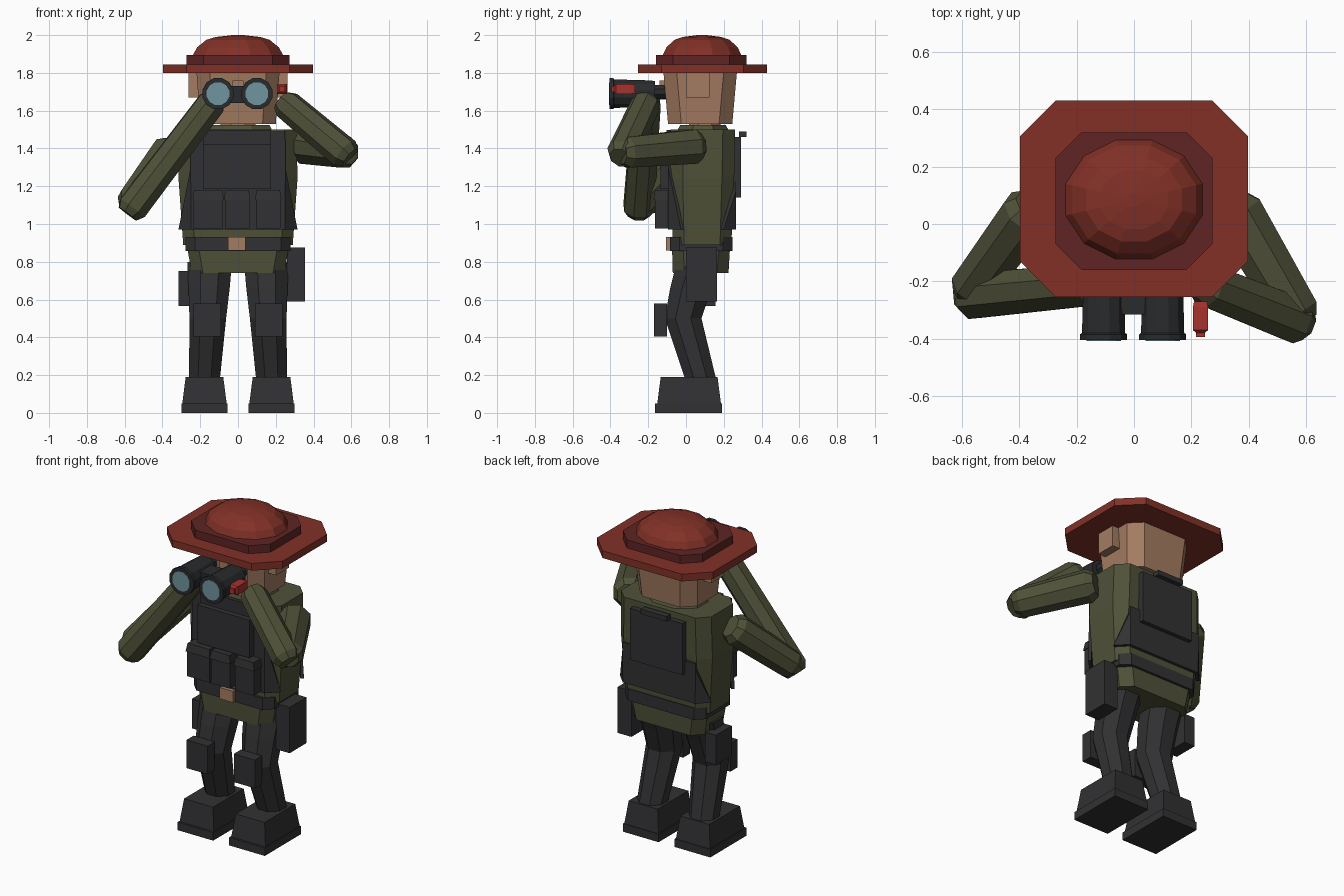
import bpy, bmesh, math
from mathutils import Vector

cube = bpy.data.objects.get("Cube")
if cube:
    bpy.data.objects.remove(cube)


def material(name, rgb):
    m = bpy.data.materials.new(name)
    m.use_nodes = True
    col = (*rgb, 1.0)
    m.diffuse_color = col
    m.node_tree.nodes["Principled BSDF"].inputs["Base Color"].default_value = col
    return m


HAT = material("hat red", (0.22, 0.03, 0.02))
BAND = material("hat band maroon", (0.115, 0.018, 0.018))
SKIN = material("skin", (0.37, 0.2, 0.12))
GREEN = material("olive cloth", (0.078, 0.082, 0.04))
DARK = material("charcoal gear", (0.031, 0.031, 0.033))
BLACK = material("black metal", (0.022, 0.024, 0.026))
LENS = material("lens blue", (0.16, 0.3, 0.34))
RED = material("bright red", (0.38, 0.033, 0.026))


def finish(name, bm, mat):
    bmesh.ops.recalc_face_normals(bm, faces=bm.faces[:])
    me = bpy.data.meshes.new(name)
    bm.to_mesh(me)
    bm.free()
    me.materials.append(mat)
    ob = bpy.data.objects.new(name, me)
    bpy.context.scene.collection.objects.link(ob)
    return ob


def loft(name, rings, mat):
    """Skin a stack of equal-sized point rings and cap both ends."""
    bm = bmesh.new()
    vs = [[bm.verts.new(p) for p in ring] for ring in rings]
    n = len(vs[0])
    for a, b in zip(vs, vs[1:]):
        for i in range(n):
            j = (i + 1) % n
            bm.faces.new((a[i], a[j], b[j], b[i]))
    bm.faces.new(vs[0][::-1])
    bm.faces.new(vs[-1])
    return finish(name, bm, mat)


def octagon(z, hx, y0, y1, c):
    """Rectangle with cut corners."""
    q = [(hx, y0 + c), (hx, y1 - c), (hx - c, y1), (c - hx, y1),
         (-hx, y1 - c), (-hx, y0 + c), (c - hx, y0), (hx - c, y0)]
    return [(x, y, z) for x, y in q]


def ellipse(z, cx, cy, rx, ry, n=8):
    turn = math.pi / n
    return [(cx + rx * math.cos(turn + 2 * turn * i),
             cy + ry * math.sin(turn + 2 * turn * i), z) for i in range(n)]


def box(name, x0, x1, y0, y1, z0, z1, mat, taper=0.0):
    def ring(z, t):
        return [(x0 + t, y0 + t, z), (x1 - t, y0 + t, z), (x1 - t, y1 - t, z), (x0 + t, y1 - t, z)]
    return loft(name, [ring(z0, 0), ring(z1, taper)], mat)


def tube(name, p, q, stations, mat, n=8):
    """Rings at (distance along p-q, radius)."""
    p, q = Vector(p), Vector(q)
    d = (q - p).normalized()
    u = d.cross(Vector((0, 0, 1))).normalized()
    v = u.cross(d)
    rings = []
    for t, r in stations:
        c = p + d * t
        rings.append([c + r * (u * math.cos(a) + v * math.sin(a))
                      for a in [2 * math.pi * (i + 0.5) / n for i in range(n)]])
    return loft(name, rings, mat)


def limb(name, p, q, r0, r1):
    length = (Vector(q) - Vector(p)).length
    return tube(name, p, q, [(-0.04, r0 * 0.72), (0, r0), (length, r1),
                             (length + 0.04, r1 * 0.72)], GREEN)


# Hat
loft("hat_brim", [octagon(z, 0.398, -0.255, 0.43, 0.125) for z in (1.8, 1.845)], HAT)
loft("hat_band", [octagon(z, 0.273, -0.16, 0.32, 0.09) for z in (1.84, 1.895)], BAND)
loft("hat_dome", [ellipse(z, 0, 0.085, 0.255 * s, 0.222 * s, 12)
                  for z, s in ((1.88, 1), (1.935, 0.88), (1.975, 0.68), (1.99, 0.48), (2.0, 0.12))], HAT)

# Head
loft("head", [octagon(1.53, 0.2, -0.095, 0.245, 0.07),
              octagon(1.81, 0.22, -0.12, 0.27, 0.07)], SKIN)
loft("neck", [ellipse(z, 0, 0.1, 0.1, 0.09) for z in (1.47, 1.55)], SKIN)
box("nose", -0.03, 0.03, -0.14, -0.09, 1.66, 1.76, SKIN)
for side, s in (("left", 1), ("right", -1)):
    box(side + "_ear", *sorted((s * 0.2, s * 0.262)), 0.0, 0.125, 1.67, 1.8, SKIN)

# Binoculars
for side, s in (("left", 1), ("right", -1)):
    x = s * 0.103 - 0.003
    tube(side + "_binocular_barrel", (x, -0.165, 1.69), (x, -0.4, 1.69),
         [(0, 0.07), (0.06, 0.074), (0.215, 0.078), (0.22, 0.085), (0.24, 0.085)], BLACK, 12)
    tube(side + "_eyepiece", (x, -0.1, 1.7), (x, -0.2, 1.7), [(0, 0.04), (0.1, 0.04)], BLACK)
    tube(side + "_lens", (x, -0.4, 1.69), (x, -0.41, 1.69), [(0, 0.062), (0.008, 0.062)], LENS, 12)
box("binocular_bridge", -0.05, 0.05, -0.315, -0.2, 1.64, 1.73, BLACK)
tube("red_gadget", (0.232, -0.27, 1.715), (0.232, -0.4, 1.715),
     [(0, 0.032), (0.02, 0.037), (0.1, 0.037), (0.11, 0.022), (0.125, 0.022)], RED, 4)

# Torso and hips
loft("shirt", [octagon(0.89, 0.29, -0.07, 0.24, 0.06), octagon(1.24, 0.315, -0.082, 0.255, 0.065),
               octagon(1.5, 0.31, -0.082, 0.26, 0.065)], GREEN)
loft("collar", [ellipse(1.49, 0, 0.09, 0.2, 0.15), ellipse(1.525, 0, 0.09, 0.18, 0.13)], GREEN)
loft("hips", [octagon(0.74, 0.245, -0.07, 0.225, 0.06),
              octagon(0.91, 0.275, -0.075, 0.235, 0.06)], GREEN)


# Vest panels that flare around the corners toward the waist
def vest(name, y, out, top):
    bm = bmesh.new()
    low_y = y - out * 0.07
    mid = min(top, 1.26)
    a, b, c, d = [(bm.verts.new((s * 0.252, y, top)), bm.verts.new((s * 0.252, y, mid - 0.01)),
                   bm.verts.new((s * 0.25, y, 0.97)), bm.verts.new((s * 0.305, low_y, 0.97)))
                  for s in (1, -1)] and [None] * 4
    bm.free()


def vest_panel(name, y, out, top, mid):
    bm = bmesh.new()
    cols = []
    for s in (1, -1):
        cols.append([bm.verts.new(p) for p in (
            (s * 0.25, y, top), (s * 0.25, y, mid), (s * 0.245, y, 0.97),
            (s * 0.308, y - out * 0.065, 0.97))])
    (a, b, c, d), (e, f, g, h) = cols
    for face in ((a, e, f, b), (b, f, g, c), (b, c, d), (f, h, g)):
        bm.faces.new(face)
    ob = finish(name, bm, DARK)
    mod = ob.modifiers.new("thickness", "SOLIDIFY")
    mod.thickness = 0.02
    mod.offset = 0


vest_panel("vest_front", -0.085, -1, 1.49, 1.3)
vest_panel("vest_back", 0.256, 1, 1.22, 1.18)
box("chest_pad", -0.185, 0.175, -0.135, -0.08, 1.185, 1.42, DARK)
box("chest_strip", -0.185, 0.175, -0.103, -0.08, 1.42, 1.498, DARK)
for i, (x0, x1) in enumerate(((-0.235, -0.08), (-0.07, 0.06), (0.095, 0.225))):
    box("pouch_%d" % (i + 1), x0, x1, -0.165, -0.08, 0.975, 1.14, DARK)
    box("pouch_flap_%d" % (i + 1), x0 - 0.005, x1 + 0.005, -0.172, -0.08, 1.13, 1.18, DARK, 0.008)
box("back_pack", -0.18, 0.18, 0.24, 0.292, 1.14, 1.46, DARK)
box("back_handle", -0.09, 0.09, 0.28, 0.32, 1.46, 1.49, DARK)

# Belt and hip gear
loft("belt", [octagon(z, 0.277, -0.085, 0.247, 0.05) for z in (0.857, 0.93)], DARK)
box("belt_buckle", -0.052, 0.04, -0.105, -0.07, 0.86, 0.93, SKIN)
box("left_holster", 0.26, 0.355, 0.0, 0.165, 0.59, 0.875, DARK)
box("right_thigh_pouch", -0.315, -0.24, 0.0, 0.155, 0.565, 0.75, DARK)

# Legs and boots
for side, s in (("left", 1), ("right", -1)):
    rings = ((0.17, 0.178, 0.08, 0.088), (0.5, 0.16, -0.015, 0.105),
             (0.66, 0.153, 0.025, 0.118), (0.8, 0.15, 0.07, 0.128))
    loft(side + "_leg", [ellipse(z, s * x, y, r, r) for z, x, y, r in rings], DARK)
    box(side + "_knee_pad", *sorted((s * 0.09, s * 0.235)), -0.17, -0.1, 0.405, 0.58, DARK)
    x0, x1 = sorted((s * 0.055, s * 0.3))
    box(side + "_boot_sole", x0, x1, -0.165, 0.19, 0.0, 0.05, DARK)
    box(side + "_boot", x0 + 0.005, x1 - 0.005, -0.152, 0.185, 0.05, 0.19, DARK, 0.018)

# Arms raised to hold the binoculars
limb("left_upper_arm", (0.36, 0.04, 1.41), (0.565, -0.31, 1.38), 0.098, 0.088)
limb("left_forearm", (0.565, -0.335, 1.375), (0.26, -0.215, 1.63), 0.086, 0.08)
limb("right_upper_arm", (-0.37, 0.04, 1.38), (-0.56, -0.22, 1.12), 0.095, 0.085)
limb("right_forearm", (-0.56, -0.25, 1.085), (-0.14, -0.21, 1.64), 0.086, 0.08)
